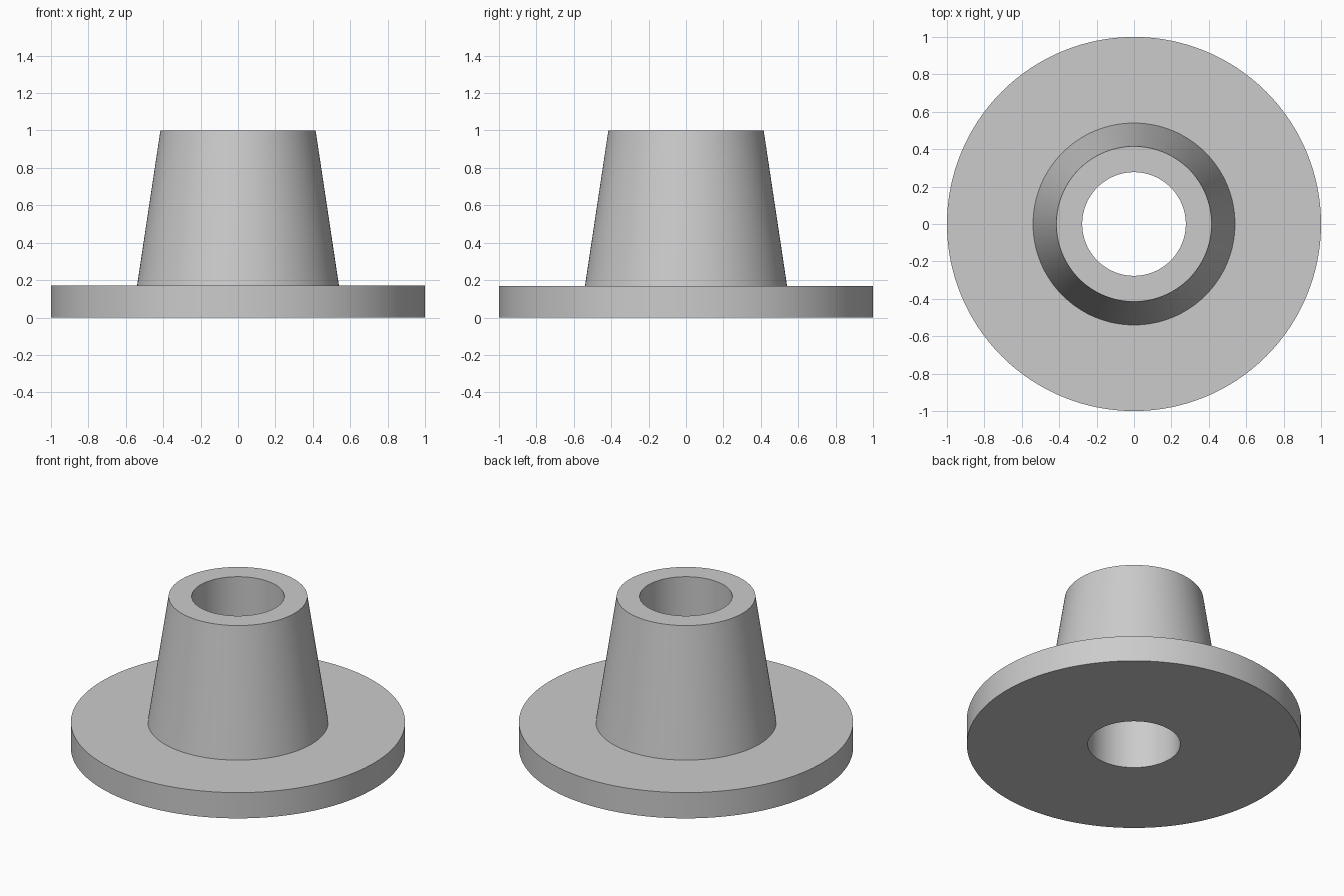
import bpy, bmesh, math

cube = bpy.data.objects.get("Cube")
if cube:
    bpy.data.objects.remove(cube, do_unlink=True)

# Material
grey = bpy.data.materials.new("light grey")
grey.use_nodes = True
colour = (0.6, 0.6, 0.6, 1)
grey.diffuse_color = colour
grey.node_tree.nodes["Principled BSDF"].inputs["Base Color"].default_value = colour

# Closed half section (radius, height): flange, tapered hub and straight bore
SEGMENTS = 128
BORE = 0.277
section = [(BORE, 0), (1, 0), (1, 0.17), (0.54, 0.17), (0.415, 1), (BORE, 1)]

# Revolve the section about z
bm = bmesh.new()
verts = [bm.verts.new((r, 0, z)) for r, z in section]
edges = [bm.edges.new((v, verts[i - 1])) for i, v in enumerate(verts)]
bmesh.ops.spin(bm, geom=verts + edges, cent=(0, 0, 0), axis=(0, 0, 1),
               angle=math.tau, steps=SEGMENTS, use_merge=True)
bmesh.ops.remove_doubles(bm, verts=bm.verts, dist=1e-4)
bmesh.ops.recalc_face_normals(bm, faces=bm.faces)
mesh = bpy.data.meshes.new("flanged_bushing")
bm.to_mesh(mesh)
bm.free()
mesh.materials.append(grey)

bushing = bpy.data.objects.new("flanged_bushing", mesh)
bpy.context.collection.objects.link(bushing)

# Smooth round walls, sharp rims
bpy.ops.object.select_all(action="DESELECT")
bushing.select_set(True)
bpy.context.view_layer.objects.active = bushing
bpy.ops.object.shade_smooth_by_angle(angle=math.radians(30))
